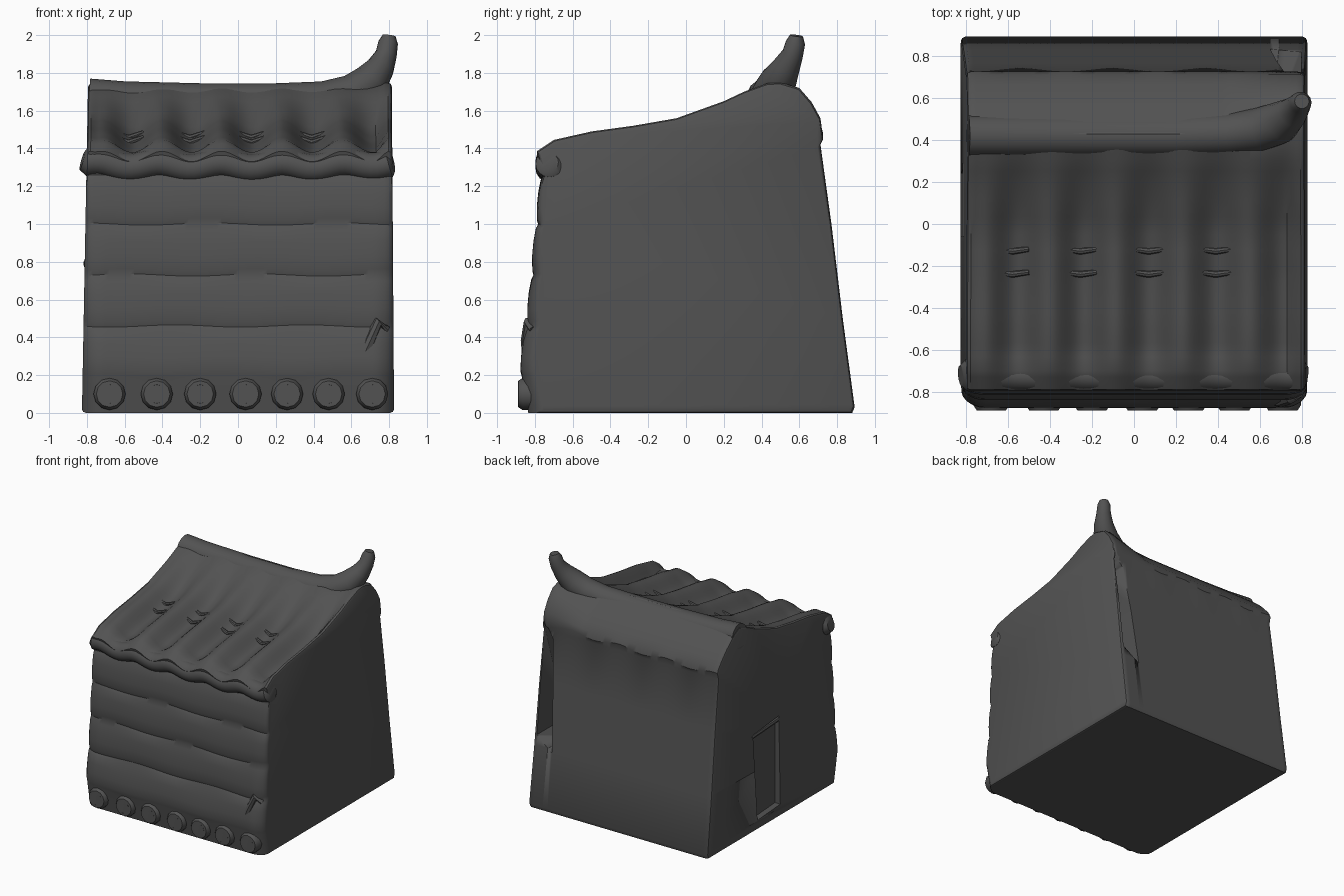
import bpy, bmesh, math
from mathutils import Vector

if "Cube" in bpy.data.objects:
    bpy.data.objects.remove(bpy.data.objects["Cube"])

mat = bpy.data.materials.new("charcoal grey")
mat.diffuse_color = (0.085, 0.085, 0.085, 1)
mat.use_nodes = True
mat.node_tree.nodes["Principled BSDF"].inputs["Base Color"].default_value = mat.diffuse_color


def finish(name, bm, angle=40):
    bmesh.ops.recalc_face_normals(bm, faces=bm.faces[:])
    me = bpy.data.meshes.new(name)
    bm.to_mesh(me)
    bm.free()
    ob = bpy.data.objects.new(name, me)
    bpy.context.collection.objects.link(ob)
    me.materials.append(mat)
    bpy.ops.object.select_all(action='DESELECT')
    ob.select_set(True)
    bpy.context.view_layer.objects.active = ob
    bpy.ops.object.shade_smooth_by_angle(angle=math.radians(angle))
    return ob


def loft(name, rings, angle=40):
    """Closed skin through a list of equal-length point rings."""
    bm = bmesh.new()
    vs = [[bm.verts.new(p) for p in r] for r in rings]
    n = len(vs[0])
    for a, b in zip(vs, vs[1:]):
        for i in range(n):
            bm.faces.new((a[i], a[(i + 1) % n], b[(i + 1) % n], b[i]))
    bm.faces.new(vs[0])
    bm.faces.new(vs[-1][::-1])
    return finish(name, bm, angle)


def tube(name, path, sides=12):
    """Tube through (x, y, z, radius) points."""
    rings = []
    for i, p in enumerate(path):
        c = Vector(p[:3])
        t = (Vector(path[min(i + 1, len(path) - 1)][:3]) - Vector(path[max(i - 1, 0)][:3])).normalized()
        u = t.cross(Vector((0, 1, 0)) if abs(t.y) < 0.8 else Vector((0, 0, 1))).normalized()
        v = t.cross(u)
        rings.append([c + p[3] * (math.cos(a) * u + math.sin(a) * v)
                      for a in (2 * math.pi * k / sides for k in range(sides))])
    return loft(name, rings)


def crest(x):
    """1 on the roof tile crests, 0 in the channels."""
    return 0.5 + 0.5 * math.cos(2 * math.pi * (x + 0.74) / 0.325)


# House body: log front, channelled roof, sloping back, one cross-section swept in x
logs = [(-0.835, 0.0), (-0.87, 0.2), (-0.832, 0.46), (-0.806, 0.73), (-0.782, 1.0), (-0.755, 1.26)]
roof_key = [(-0.79, 1.385), (-0.7, 1.445), (-0.5, 1.49), (-0.28, 1.52), (-0.05, 1.56),
            (0.2, 1.65), (0.36, 1.725)]


def section(x, t):
    pts = []
    inset = 0.045 * (max(0, abs(x) - 0.72) / 0.1) ** 2      # rounded log ends
    for k, ((y0, z0), (y1, z1)) in enumerate(zip(logs, logs[1:])):
        for f in (0.0, 0.1, 0.35, 0.65, 0.9):
            bulge = 0.018 * math.sin(math.pi * f) ** 0.5 if f and k else 0
            wob = 0.006 * math.sin(9 * x + 2.3 * k) if k else 0
            z = z0 + (z1 - z0) * f + wob
            pts.append((y0 + (y1 - y0) * f - bulge + inset * (1.3 - z), z))
    pts.append(logs[-1])
    low = 1 - crest(x)
    for (y0, z0), (y1, z1) in zip(roof_key, roof_key[1:]):
        for f in (0, 0.33, 0.67):
            y, z = y0 + (y1 - y0) * f, z0 + (z1 - z0) * f
            depth = 0.085 * min(1, (0.40 - y) / 0.4)
            depth -= 0.03 * max(0, min(1, (-0.6 - y) / 0.15))
            if -0.66 < y < -0.15:           # lower tile course sits under the upper one
                depth += 0.012
            pts.append((y, z - depth * low * t))
    # ridge cover, back slope with small overhang (fuller at the right end), back wall
    full = max(0, min(1, (x - 0.45) / 0.3))
    for y, z, up in ((0.43, 1.745, 0), (0.5, 1.71, 0.04), (0.6, 1.63, 0.09), (0.665, 1.565, 0.08),
                     (0.712, 1.51, 0.05)):
        pts.append((y, z + up * full))
    pts += [(0.726, 1.465 + 0.015 * math.sin(14 * x)), (0.712, 1.42),
            (0.77, 1.0), (0.83, 0.5), (0.893, 0.03), (0.88, 0.0)]
    return pts


rings = []
N = 72
stations = [(-0.826, 0.978), (-0.82, 0.992)] + [(-0.805 + 1.61 * i / N, 1) for i in range(N + 1)] \
    + [(0.82, 0.992), (0.826, 0.978)]
for x, s in stations:
    edge = max(0, min(1, (0.805 - abs(x)) / 0.06))
    taper = 0.022 if x < 0 else 0.008
    rings.append([(x * (1 - taper * z), y * s, 0.75 + (z - 0.75) * s) for y, z in section(x, edge)])
body = loft("house_body", rings, 35)


def cut(poly, axis, a, b):
    """Cut a prism out of the body; poly lies across the given axis."""
    mk = (lambda p, d: (d, p[0], p[1])) if axis == 'x' else (lambda p, d: (p[0], d, p[1]))
    c = loft("cutter", [[mk(p, a) for p in poly], [mk(p, b) for p in poly]])
    c.hide_render = True
    bpy.context.view_layer.objects.active = body
    m = body.modifiers.new("cut", 'BOOLEAN')
    m.operation, m.object, m.solver = 'DIFFERENCE', c, 'EXACT'
    bpy.ops.object.modifier_move_to_index(modifier=m.name, index=0)
    bpy.ops.object.modifier_apply(modifier=m.name)
    bpy.data.objects.remove(c)


# Door recess on the left wall, torn slit beside the back right corner
cut([(-0.06, 0.10), (0.24, 0.08), (0.28, 0.80), (-0.06, 0.83)], 'x', -1, -0.775)
cut([(0.80, 1.48), (0.72, 1.36), (0.68, 0.95), (0.65, 0.47), (0.795, 0.58)], 'y', 0.45, 1)

# Door lintel
tube("door_lintel", [(-0.797, -0.06, 0.80, 0.02), (-0.797, 0.29, 0.78, 0.02)], 8)

# Wavy rolled eave along the front
eave = [(-0.825, -0.725, 1.335, 0.05)]
for i in range(49):
    x = -0.80 + 1.60 * i / 48
    eave.append((x, -0.722, 1.31 + 0.03 * (crest(x) - 0.5) + 0.012 * (abs(x) / 0.8) ** 4, 0.075))
eave.append((0.82, -0.725, 1.325, 0.05))
tube("front_eave", eave, 16)

# Ridge beam with the upturned horn at the right end
tube("ridge_beam", [(-0.79, 0.42, 1.67, 0.10), (-0.6, 0.42, 1.655, 0.10), (-0.2, 0.42, 1.645, 0.10),
                    (0.2, 0.42, 1.645, 0.10), (0.45, 0.43, 1.655, 0.10), (0.6, 0.45, 1.685, 0.105),
                    (0.70, 0.485, 1.75, 0.10), (0.755, 0.53, 1.83, 0.075),
                    (0.785, 0.565, 1.90, 0.057), (0.795, 0.58, 1.96, 0.052), (0.80, 0.585, 1.997, 0.035)], 14)

# Floor joist ends poking out under the front wall
for x in (-0.68, -0.43, -0.20, 0.04, 0.26, 0.48, 0.71):
    tube("joist_end", [(x, -0.7, 0.10, 0.085), (x, -0.865, 0.10, 0.085),
                       (x, -0.888, 0.10, 0.07), (x, -0.89, 0.10, 0.05), (x, -0.87, 0.10, 0.04)], 12)

# Tile lips in the roof channels
for x in (-0.58, -0.255, 0.07, 0.39):
    for y, z in ((-0.12, 1.455), (-0.23, 1.43)):
        tube("tile_lip", [(x - 0.08, y, z + 0.03, 0.012), (x, y - 0.01, z + 0.002, 0.016),
                          (x + 0.08, y, z + 0.03, 0.012)], 8)

# Splintered knot at the right end of the front logs
tube("front_knot", [(0.65, -0.845, 0.27, 0.02), (0.70, -0.845, 0.38, 0.03), (0.74, -0.83, 0.48, 0.03),
                    (0.79, -0.81, 0.44, 0.02)], 8)
